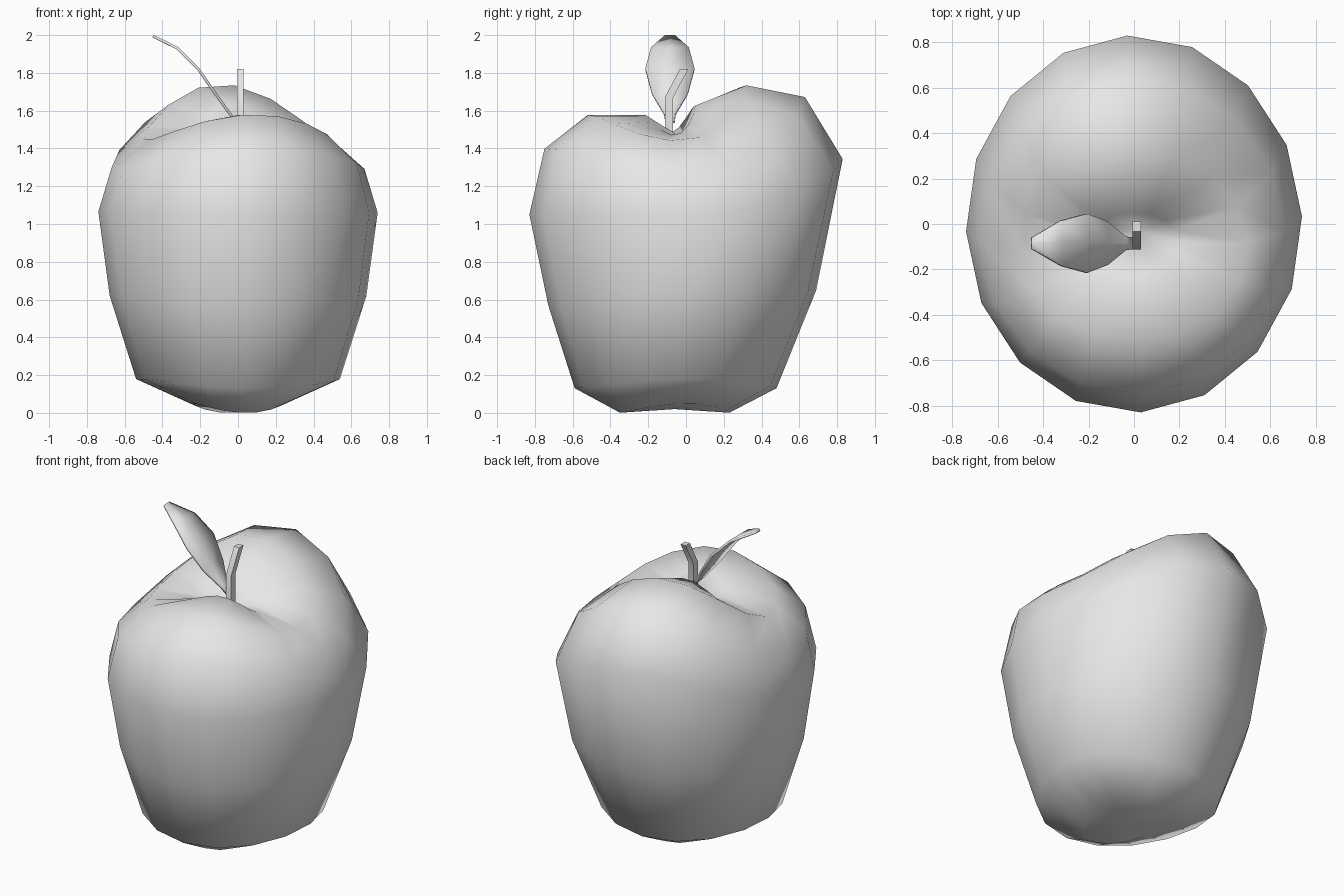
import bpy, bmesh, math
from mathutils import Vector

if "Cube" in bpy.data.objects:
    bpy.data.objects.remove(bpy.data.objects["Cube"], do_unlink=True)

grey = bpy.data.materials.new("light grey")
grey.use_nodes = True
grey.diffuse_color = (0.8, 0.8, 0.8, 1)
grey.node_tree.nodes["Principled BSDF"].inputs["Base Color"].default_value = (0.8, 0.8, 0.8, 1)


def finish(bm, name, angle):
    bmesh.ops.recalc_face_normals(bm, faces=bm.faces)
    mesh = bpy.data.meshes.new(name)
    bm.to_mesh(mesh)
    bm.free()
    mesh.materials.append(grey)
    obj = bpy.data.objects.new(name, mesh)
    bpy.context.collection.objects.link(obj)
    bpy.ops.object.select_all(action='DESELECT')
    obj.select_set(True)
    bpy.context.view_layer.objects.active = obj
    bpy.ops.object.shade_smooth_by_angle(angle=math.radians(angle))
    return obj


def loft(bm, rings, closed=True):
    rows = [[bm.verts.new(p) for p in ring] for ring in rings]
    n = len(rows[0])
    for low, high in zip(rows, rows[1:]):
        for i in range(n if closed else n - 1):
            j = (i + 1) % n
            bm.faces.new((low[i], low[j], high[j], high[i]))
    return rows


def cap(bm, row, point):
    tip = bm.verts.new(point)
    for a, b in zip(row, row[1:] + row[:1]):
        bm.faces.new((a, b, tip))


# Fruit: lopsided rings, each (front y, front z, back y, back z, half width, side z)
SIDES = 16
TWIST = 0.18
PROFILE = [
    (-.35, .0, .23, .0, .24, .05),
    (-.59, .13, .48, .13, .54, .18),
    (-.73, .57, .69, .65, .68, .62),
    (-.83, 1.05, .83, 1.35, .74, 1.06),
    (-.75, 1.4, .63, 1.68, .67, 1.29),
    (-.52, 1.58, .32, 1.74, .5, 1.44),
    (-.22, 1.58, .05, 1.63, .2, 1.47),
]


def fruit_ring(front, front_z, back, back_z, width, side_z):
    ring = []
    for i in range(SIDES):
        a = math.tau * i / SIDES + 0.04
        lean = math.sin(a - TWIST)
        end_z = back_z if lean > 0 else front_z
        y = (front + back) / 2 + (back - front) / 2 * math.sin(a)
        ring.append((width * math.cos(a), y, side_z + (end_z - side_z) * lean ** 2))
    return ring


bm = bmesh.new()
rows = loft(bm, [fruit_ring(*p) for p in PROFILE])
cap(bm, rows[0], (0, -.06, .02))
cap(bm, rows[-1], (.02, -.03, 1.46))
finish(bm, "fruit_body", 180)

# Stem: bent square rod
bm = bmesh.new()
rings = []
for y, z in [(-.09, 1.45), (-.09, 1.67), (-.01, 1.82)]:
    rings.append([(.012 + sx * .018, y + sy * .022, z)
                  for sx, sy in [(-1, -1), (1, -1), (1, 1), (-1, 1)]])
rows = loft(bm, rings)
bm.faces.new(rows[0])
bm.faces.new(rows[-1])
finish(bm, "stem", 30)

# Leaf: curved strip, each step (x, z, half width)
bm = bmesh.new()
LEAF = [(.0, 1.54, .025), (-.04, 1.58, .03), (-.12, 1.69, .095), (-.21, 1.82, .13),
        (-.32, 1.93, .1), (-.45, 1.995, .025)]
loft(bm, [[Vector((x, -.085 + s * w, z)) for s in (-1, 0, 1)] for x, z, w in LEAF], closed=False)
leaf = finish(bm, "leaf", 40)
solid = leaf.modifiers.new("thickness", 'SOLIDIFY')
solid.thickness = 0.015
solid.offset = 0
